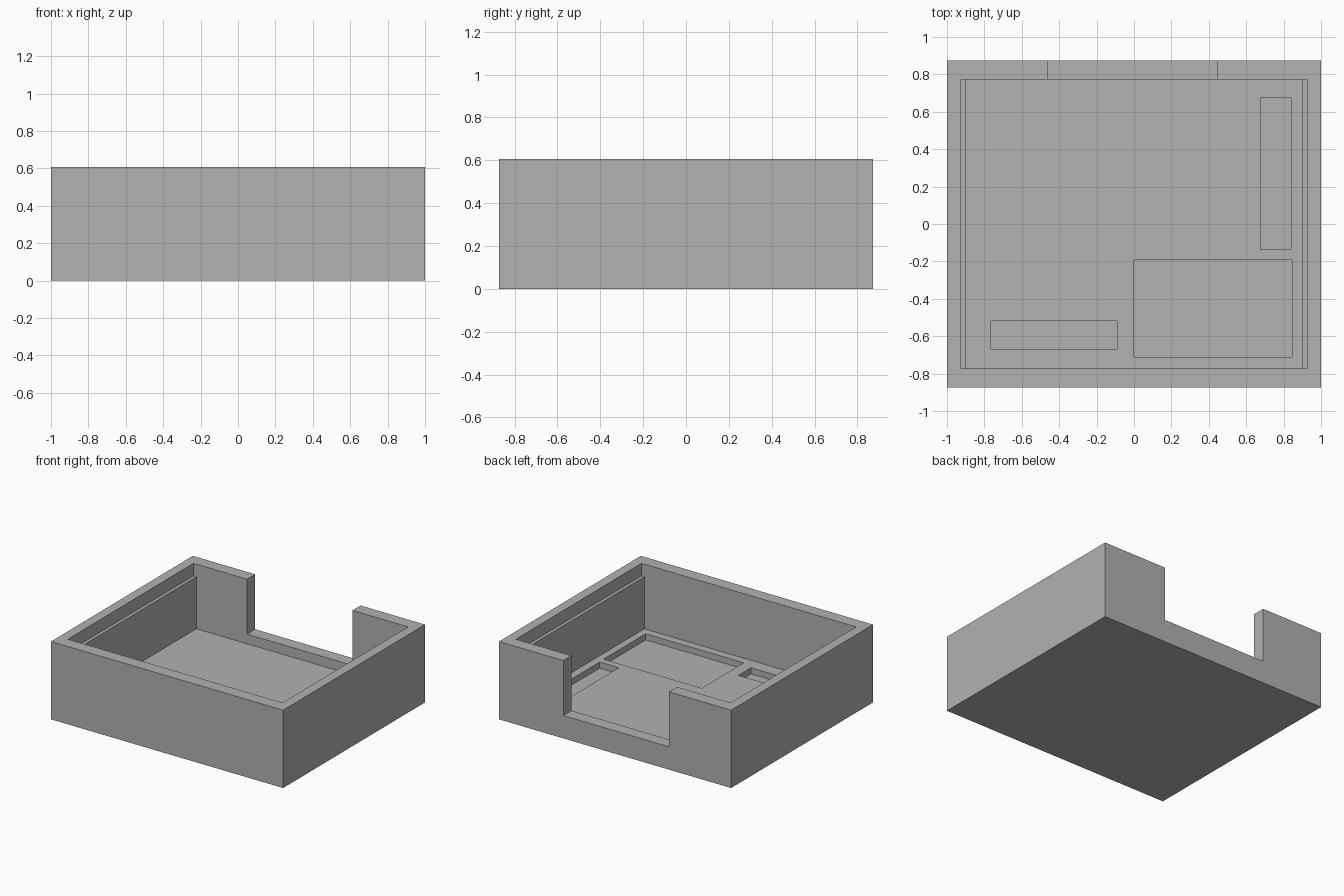
import bpy
import bmesh

HALF_X, HALF_Y, HEIGHT = 1.0, 0.873, 0.606   # outer box
INNER_Y = 0.773                              # inside of front and back walls
FLOOR, LEDGE, SILL = 0.103, 0.508, 0.178     # heights
POCKET_FLOOR = 0.055
ABOVE = 0.8                                  # cutters reach past the rim

if "Cube" in bpy.data.objects:
    bpy.data.objects.remove(bpy.data.objects["Cube"], do_unlink=True)

grey = bpy.data.materials.new("plain grey")
grey.use_nodes = True
colour = (0.445, 0.445, 0.445, 1)
grey.diffuse_color = colour
grey.node_tree.nodes["Principled BSDF"].inputs["Base Color"].default_value = colour


def prism(name, profile, y0, y1):
    """Extrude an x-z profile from y0 to y1."""
    bm = bmesh.new()
    face = bm.faces.new([bm.verts.new((x, y0, z)) for x, z in profile])
    ext = bmesh.ops.extrude_face_region(bm, geom=[face])
    moved = [g for g in ext["geom"] if isinstance(g, bmesh.types.BMVert)]
    bmesh.ops.translate(bm, verts=moved, vec=(0, y1 - y0, 0))
    bmesh.ops.recalc_face_normals(bm, faces=bm.faces)
    mesh = bpy.data.meshes.new(name)
    bm.to_mesh(mesh)
    bm.free()
    mesh.materials.append(grey)
    obj = bpy.data.objects.new(name, mesh)
    bpy.context.collection.objects.link(obj)
    return obj


def box(name, x0, x1, y0, y1, z0, z1):
    return prism(name, [(x0, z0), (x1, z0), (x1, z1), (x0, z1)], y0, y1)


def cut(target, cutter):
    """Subtract the cutter, then discard it."""
    cutter.hide_render = True
    mod = target.modifiers.new("cut", 'BOOLEAN')
    mod.operation, mod.solver, mod.object = 'DIFFERENCE', 'EXACT', cutter
    bpy.context.view_layer.objects.active = target
    bpy.ops.object.modifier_apply(modifier=mod.name)
    bpy.data.objects.remove(cutter, do_unlink=True)


# Outer block
tray = box("open_case", -HALF_X, HALF_X, -HALF_Y, HALF_Y, 0, HEIGHT)

# Cavity, widened above the ledges on the side walls
right_half = [(0.9, FLOOR), (0.9, LEDGE), (0.925, LEDGE), (0.925, ABOVE)]
left_half = [(-x, z) for x, z in reversed(right_half)]
cut(tray, prism("cavity_cutter", right_half + left_half, -INNER_Y, INNER_Y))

# Notch through the back wall
cut(tray, box("notch_cutter", -0.463, 0.445, 0.7, 1.0, SILL, ABOVE))

# Shallow pockets in the floor: x range, y range
pockets = [
    (0.0, 0.845, -0.71, -0.193),
    (-0.765, -0.09, -0.672, -0.518),
    (0.675, 0.84, -0.137, 0.675),
]
for bounds in pockets:
    cut(tray, box("pocket_cutter", *bounds, POCKET_FLOOR, 0.3))
